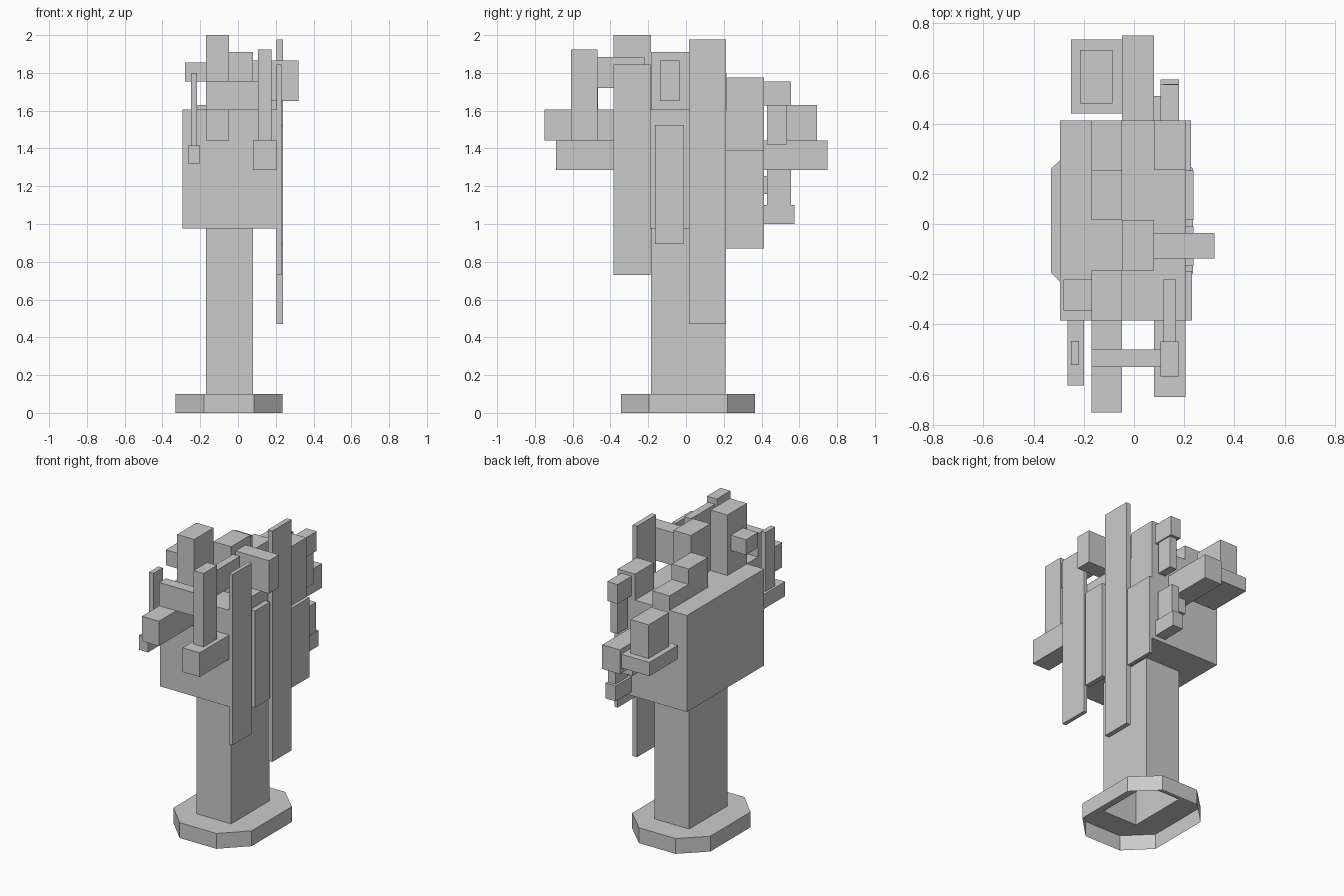
import bpy, bmesh

if "Cube" in bpy.data.objects:
    bpy.data.objects.remove(bpy.data.objects["Cube"])


def make_object(name, bm):
    mesh = bpy.data.meshes.new(name)
    bm.to_mesh(mesh)
    bm.free()
    obj = bpy.data.objects.new(name, mesh)
    bpy.context.collection.objects.link(obj)
    return obj


def box(name, x, y, z):
    """Axis-aligned block from (min, max) ranges."""
    bm = bmesh.new()
    bmesh.ops.create_cube(bm, size=1)
    for v in bm.verts:
        v.co = [(r[0] + r[1]) / 2 + c * (r[1] - r[0])
                for r, c in zip((x, y, z), v.co)]
    return make_object(name, bm)


def add_walls(bm, outline, z0, z1):
    """Open tube of walls around a counter-clockwise outline."""
    low = [bm.verts.new((x, y, z0)) for x, y in outline]
    high = [bm.verts.new((x, y, z1)) for x, y in outline]
    n = len(outline)
    for i in range(n):
        j = (i + 1) % n
        bm.faces.new((low[i], low[j], high[j], high[i]))
    return low, high


def rim_edges(bm, ring):
    return [bm.edges.get((ring[i - 1], ring[i])) for i in range(len(ring))]


# Hollow eight-sided foot and open trunk, joined by the foot's top surface
foot_outline = [(-0.18, -0.345), (0.085, -0.345), (0.235, -0.195), (0.235, 0.22),
                (0.085, 0.365), (-0.18, 0.365), (-0.33, 0.22), (-0.33, -0.195)]
trunk_outline = [(-0.17, -0.185), (0.08, -0.185), (0.08, 0.21), (-0.17, 0.21)]
bm = bmesh.new()
_, foot_top = add_walls(bm, foot_outline, 0, 0.1)
trunk_bottom, _ = add_walls(bm, trunk_outline, 0.1, 0.975)
fill = bmesh.ops.triangle_fill(bm, use_beauty=True, normal=(0, 0, 1),
                               edges=rim_edges(bm, foot_top) + rim_edges(bm, trunk_bottom))
for f in [g for g in fill["geom"] if isinstance(g, bmesh.types.BMFace)]:
    f.normal_update()
    if f.normal.z < 0:
        f.normal_flip()
make_object("foot_and_trunk", bm)

# Main block
box("main_block", (-0.295, 0.205), (-0.385, 0.412), (0.975, 1.605))

# Columns rising from the top of the block
LEFT, MID, RIGHT = (-0.17, -0.047), (-0.047, 0.08), (0.08, 0.205)
box("column_front", LEFT, (-0.385, -0.185), (1.6, 2.0))
box("column_middle", MID, (-0.185, 0.015), (1.6, 1.91))
box("column_inner", LEFT, (0.015, 0.215), (1.6, 1.80))
box("column_low", LEFT, (0.215, 0.412), (1.6, 1.70))
box("column_back", RIGHT, (0.215, 0.412), (1.6, 1.775))
box("column_front_knob", (-0.28, -0.17), (-0.345, -0.22), (1.755, 1.855))
box("column_middle_arm", (0.08, 0.32), (-0.138, -0.035), (1.65, 1.865))

# Thin slabs hanging on the right side
for i, (x1, y, z) in enumerate([
        (0.23, (-0.385, -0.187), (0.73, 1.845)),
        (0.237, (-0.165, -0.01), (0.893, 1.525)),
        (0.237, (0.015, 0.212), (0.47, 1.978)),
        (0.227, (0.212, 0.412), (0.87, 1.39))]):
    box(f"side_slab_{i + 1}", (0.205, x1), y, z)

# Front branches with their uprights and cross bars
box("front_branch_left", LEFT, (-0.75, -0.385), (1.443, 1.605))
box("front_cross_bar", (-0.17, 0.11), (-0.57, -0.5), (1.605, 1.757))
box("front_branch_right", RIGHT, (-0.688, -0.385), (1.285, 1.443))
box("front_upright", (0.105, 0.177), (-0.608, -0.468), (1.443, 1.923))
box("front_upright_strut", (0.118, 0.168), (-0.468, -0.22), (1.72, 1.885))
box("front_twig", (-0.265, -0.2), (-0.643, -0.385), (1.32, 1.415))
box("front_twig_upright", (-0.25, -0.218), (-0.562, -0.465), (1.415, 1.80))

# Back branch with a side ledge and cube
box("back_branch", MID, (0.412, 0.75), (1.285, 1.443))
box("back_ledge", (-0.25, -0.047), (0.44, 0.735), (1.32, 1.41))
box("back_cube", (-0.215, -0.085), (0.48, 0.693), (1.41, 1.63))

# Small back twigs
box("upper_twig", (0.105, 0.18), (0.412, 0.555), (1.628, 1.755))
box("upper_twig_drop", (0.12, 0.172), (0.43, 0.535), (1.42, 1.628))
box("lower_twig", (0.105, 0.18), (0.412, 0.575), (1.0, 1.1))
box("lower_twig_upright", (0.12, 0.175), (0.43, 0.557), (1.1, 1.29))
box("lower_twig_bar", (0.03, 0.13), (0.412, 0.51), (1.16, 1.255))
